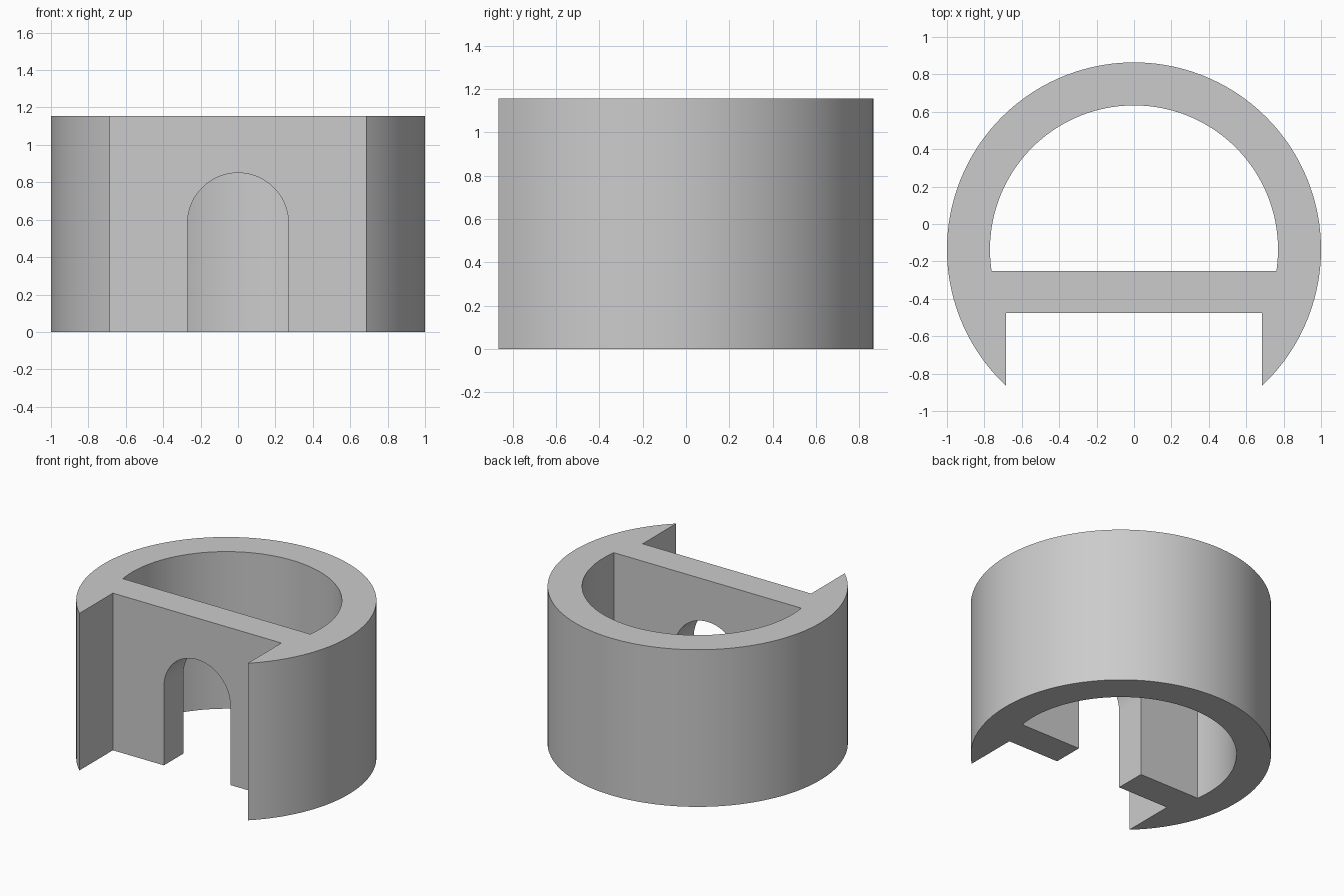
import bpy
import bmesh
from math import asin, acos, cos, sin, pi
from mathutils import Vector

HEIGHT = 1.155
CENTRE_Y = -0.136
OUTER_R, INNER_R = 1.0, 0.77
NOTCH_HALF = 0.685                    # half width of the front recess
WALL_FRONT, WALL_BACK = -0.475, -0.25
ARCH_R, ARCH_SPRING = 0.27, 0.58

cube = bpy.data.objects.get("Cube")
if cube:
    bpy.data.objects.remove(cube, do_unlink=True)

grey = bpy.data.materials.new("light grey")
grey.use_nodes = True
colour = (0.6, 0.6, 0.6, 1)
grey.diffuse_color = colour
grey.node_tree.nodes["Principled BSDF"].inputs["Base Color"].default_value = colour


def arc(cx, cy, radius, start, end, steps):
    """Points along a circular arc, both ends included."""
    angles = [start + (end - start) * i / steps for i in range(steps + 1)]
    return [(cx + radius * cos(a), cy + radius * sin(a)) for a in angles]


def prism(name, points, direction):
    """Extrude a closed outline of 3D points along a vector."""
    bm = bmesh.new()
    face = bm.faces.new([bm.verts.new(p) for p in points])
    extruded = bmesh.ops.extrude_face_region(bm, geom=[face])["geom"]
    verts = [g for g in extruded if isinstance(g, bmesh.types.BMVert)]
    bmesh.ops.translate(bm, verts=verts, vec=Vector(direction))
    bmesh.ops.recalc_face_normals(bm, faces=bm.faces)
    mesh = bpy.data.meshes.new(name)
    bm.to_mesh(mesh)
    bm.free()
    mesh.materials.append(grey)
    obj = bpy.data.objects.new(name, mesh)
    bpy.context.collection.objects.link(obj)
    return obj


def cut(target, cutter):
    """Subtract the cutter from the target and remove it."""
    cutter.hide_render = True
    mod = target.modifiers.new("cut", "BOOLEAN")
    mod.operation = "DIFFERENCE"
    mod.solver = "EXACT"
    mod.object = cutter
    bpy.context.view_layer.objects.active = target
    bpy.ops.object.modifier_apply(modifier=mod.name)
    bpy.data.objects.remove(cutter, do_unlink=True)


# Round body with the rectangular front recess in its outline
tip = acos(NOTCH_HALF / OUTER_R)
outline = arc(0, CENTRE_Y, OUTER_R, -tip, pi + tip, 120)
outline += [(-NOTCH_HALF, WALL_FRONT), (NOTCH_HALF, WALL_FRONT)]
body = prism("round_tower_wall", [(x, y, 0) for x, y in outline], (0, 0, HEIGHT))

# D-shaped room, open at the top and bottom
corner = asin((CENTRE_Y - WALL_BACK) / INNER_R)
room = arc(0, CENTRE_Y, INNER_R, -corner, pi + corner, 100)
cut(body, prism("room_cutter", [(x, y, -0.2) for x, y in room], (0, 0, HEIGHT + 0.4)))

# Arched doorway through the front wall
arch = arc(0, ARCH_SPRING, ARCH_R, 0, pi, 48) + [(-ARCH_R, -0.2), (ARCH_R, -0.2)]
cut(body, prism("door_cutter", [(x, -0.7, z) for x, z in arch], (0, 0.7, 0)))

# Smooth curved walls, sharp corners
bpy.ops.object.select_all(action="DESELECT")
body.select_set(True)
bpy.context.view_layer.objects.active = body
bpy.ops.object.shade_smooth_by_angle(angle=pi / 6)
